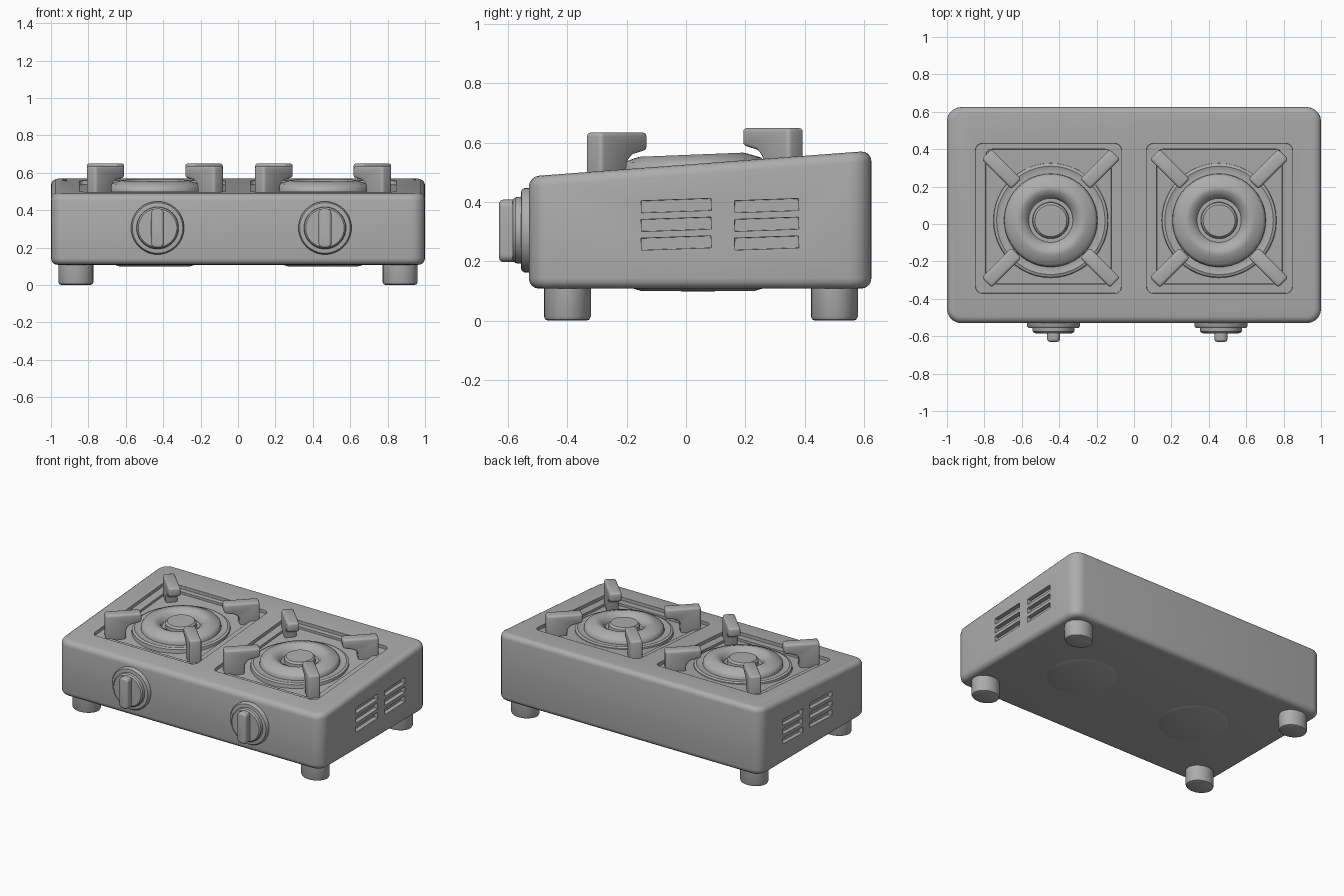
import bpy, bmesh, math
from mathutils import Matrix, Vector

if "Cube" in bpy.data.objects:
    bpy.data.objects.remove(bpy.data.objects["Cube"])

grey = bpy.data.materials.new("plain grey")
grey.use_nodes = True
colour = (0.42, 0.42, 0.42, 1)
grey.diffuse_color = colour
grey.node_tree.nodes["Principled BSDF"].inputs["Base Color"].default_value = colour

SLOPE = 0.075
UNITS = (-0.445, 0.455)      # burner centres
KNOBS = (-0.43, 0.465)


def top_z(y):
    return 0.526 + SLOPE * y


def finish(name, bm):
    bmesh.ops.recalc_face_normals(bm, faces=bm.faces)
    mesh = bpy.data.meshes.new(name)
    bm.to_mesh(mesh)
    bm.free()
    mesh.materials.append(grey)
    obj = bpy.data.objects.new(name, mesh)
    bpy.context.collection.objects.link(obj)
    return obj


def smooth(obj, angle=35):
    bpy.ops.object.select_all(action='DESELECT')
    bpy.context.view_layer.objects.active = obj
    obj.select_set(True)
    bpy.ops.object.shade_smooth_by_angle(angle=math.radians(angle))


def rounded_box(name, lo, hi, upright, rim, slanted=False):
    """Box with rounded upright corners and rounded rims; top and bottom may follow the slope."""
    bm = bmesh.new()
    lo, hi = Vector(lo), Vector(hi)
    bmesh.ops.create_cube(bm, size=1, matrix=Matrix.Translation((lo + hi) / 2)
                          @ Matrix.Diagonal((*(hi - lo), 1)))
    edges = [e for e in bm.edges if abs(e.verts[0].co.z - e.verts[1].co.z) > 0.001]
    if upright:
        bmesh.ops.bevel(bm, geom=edges, offset=upright, segments=5, profile=0.5, affect='EDGES')
    if rim:
        edges = [e for e in bm.edges if abs(e.verts[0].co.z - e.verts[1].co.z) < 0.0001
                 and any(abs(f.normal.z) > 0.9 for f in e.link_faces)]
        bmesh.ops.bevel(bm, geom=edges, offset=rim, segments=4, profile=0.5, affect='EDGES')
    if slanted:
        mid = (lo.z + hi.z) / 2
        for v in bm.verts:
            if v.co.z > mid or slanted == "both":
                v.co.z += SLOPE * v.co.y
    return finish(name, bm)


def lathe(name, profile, place, steps=48):
    bm = bmesh.new()
    verts = [bm.verts.new((r, 0, z)) for r, z in profile]
    edges = [bm.edges.new(pair) for pair in zip(verts, verts[1:])]
    bmesh.ops.spin(bm, geom=verts + edges, axis=(0, 0, 1), cent=(0, 0, 0),
                   angle=math.tau, steps=steps)
    bmesh.ops.remove_doubles(bm, verts=bm.verts, dist=0.0005)
    bm.transform(place)
    obj = finish(name, bm)
    smooth(obj)
    return obj


def cut(target, cutter):
    mod = target.modifiers.new("cut", 'BOOLEAN')
    mod.operation, mod.solver, mod.object = 'DIFFERENCE', 'EXACT', cutter
    bpy.context.view_layer.objects.active = target
    bpy.ops.object.modifier_apply(modifier=mod.name)
    bpy.data.objects.remove(cutter)


# Body with a top that rises towards the back
body = rounded_box("body", (-1, -0.53, 0.108), (1, 0.625, 0.526), 0.075, 0.035, True)

# Stepped square wells in the top
for side in (-1, 1):
    for half, y0, y1, depth in ((0.39, -0.37, 0.43, 0.022), (0.335, -0.32, 0.4, 0.038)):
        x = side * 0.457
        cut(body, rounded_box("well_cutter", (x - half, y0, 0.526 - depth),
                              (x + half, y1, 0.8), 0.035, 0, "both"))

# Slots in both ends
for side in (-1, 1):
    for y, length in ((-0.033, 0.235), (0.272, 0.215)):
        for z in (0.262, 0.325, 0.388):
            slot = rounded_box("slot_cutter", (-0.03, -length / 2, -0.02),
                               (0.03, length / 2, 0.02), 0, 0)
            slot.data.transform(Matrix.Translation((side, y, z))
                                @ Matrix.Rotation(math.radians(2), 4, 'X'))
            cut(body, slot)

soft = body.modifiers.new("soft edges", 'BEVEL')
soft.width, soft.segments, soft.limit_method = 0.006, 2, 'ANGLE'
soft.angle_limit = math.radians(50)
smooth(body)

# Feet
foot = [(0, 0), (0.07, 0), (0.08, 0.004), (0.085, 0.015), (0.085, 0.14), (0, 0.14)]
for x in (-0.867, 0.867):
    for y in (-0.4, 0.5):
        lathe("foot", foot, Matrix.Translation((x, y, 0)) @ Matrix.Diagonal((1.1, 0.93, 1, 1)), 28)

# Burners: flange, flared ring, groove and central cap
burner = [(0.31, 0.47), (0.305, 0.505), (0.29, 0.511), (0.27, 0.505), (0.25, 0.507),
          (0.248, 0.525), (0.235, 0.541), (0.19, 0.556), (0.175, 0.56), (0.16, 0.557),
          (0.13, 0.54), (0.118, 0.515), (0.098, 0.515), (0.096, 0.54), (0.085, 0.552), (0, 0.554)]
for x in UNITS:
    lathe("burner", burner, Matrix.Translation((x, 0.04, 0))
          @ Matrix.Rotation(0.04, 4, 'X'))
    # Shallow swelling on the underside
    lathe("underside_swelling", [(0, 0.099), (0.19, 0.1), (0.23, 0.112)],
          Matrix.Translation((x, 0.04, 0)))

# Hooked pot supports, four around each burner
hook = [(0.485, 0.455), (0.485, 0.635), (0.26, 0.635), (0.26, 0.575),
        (0.33, 0.56), (0.355, 0.535), (0.36, 0.455)]
for x in UNITS:
    for quarter in range(4):
        bm = bmesh.new()
        face = bm.faces.new([bm.verts.new((r, -0.038, z)) for r, z in hook])
        grown = bmesh.ops.extrude_face_region(bm, geom=[face])["geom"]
        bmesh.ops.translate(bm, vec=(0, 0.076, 0),
                            verts=[v for v in grown if isinstance(v, bmesh.types.BMVert)])
        bmesh.ops.recalc_face_normals(bm, faces=bm.faces)
        bmesh.ops.bevel(bm, geom=list(bm.edges), offset=0.014, segments=3,
                        profile=0.5, affect='EDGES', clamp_overlap=True)
        lift = 0.015 if quarter < 2 else 0
        bm.transform(Matrix.Translation((x, 0.03, lift))
                     @ Matrix.Rotation(math.radians(45 + 90 * quarter), 4, 'Z'))
        smooth(finish("pot_support", bm))

# Control knobs: base disc, dial and upright grip
dial = [(0, -0.02), (0.142, -0.02), (0.142, 0.015), (0.135, 0.025), (0.113, 0.027),
        (0.111, 0.045), (0.103, 0.054), (0, 0.056)]
for x in KNOBS:
    lathe("knob_dial", dial, Matrix.Translation((x, -0.53, 0.305))
          @ Matrix.Rotation(math.radians(90), 4, 'X'))
    grip = rounded_box("knob_grip", (-0.034, -0.105, 0.03), (0.034, 0.105, 0.1), 0.025, 0.014)
    grip.data.transform(Matrix.Translation((x, -0.53, 0.303))
                        @ Matrix.Rotation(math.radians(90), 4, 'X'))
    smooth(grip)
